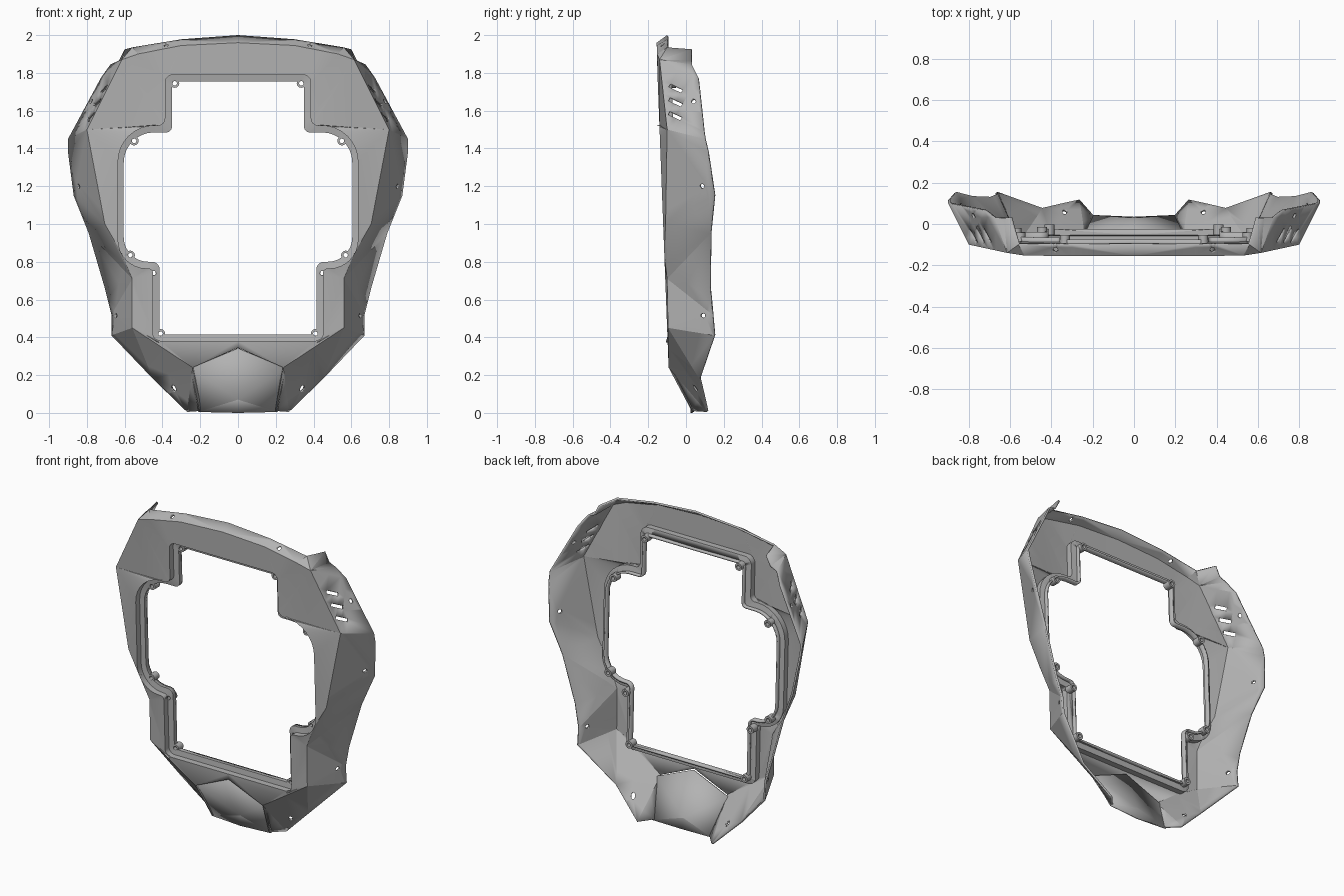
import bpy, bmesh, math
from mathutils import Vector

cube = bpy.data.objects.get("Cube")
if cube:
    bpy.data.objects.remove(cube)

# One grey plastic for everything
grey = bpy.data.materials.new("grey_plastic")
grey.use_nodes = True
COLOUR = (0.45, 0.45, 0.45, 1)
grey.diffuse_color = COLOUR
bsdf = next(n for n in grey.node_tree.nodes if n.type == 'BSDF_PRINCIPLED')
bsdf.inputs["Base Color"].default_value = COLOUR
X, Y, Z = Vector((1, 0, 0)), Vector((0, 1, 0)), Vector((0, 0, 1))


def finish(name, bm, thickness=0, angle=12):
    """Turn a half model into an object, mirrored in x and thickened inward."""
    mesh = bpy.data.meshes.new(name)
    bm.to_mesh(mesh)
    bm.free()
    mesh.materials.append(grey)
    mesh.shade_smooth()
    mesh.set_sharp_from_angle(angle=math.radians(angle))
    obj = bpy.data.objects.new(name, mesh)
    bpy.context.collection.objects.link(obj)
    obj.modifiers.new("mirror", 'MIRROR').merge_threshold = 0.0005
    if thickness:
        s = obj.modifiers.new("thickness", 'SOLIDIFY')
        s.thickness = thickness
        s.offset = -1


def face_front(bm):
    """Make normals consistent, with the sheet facing forward."""
    bmesh.ops.recalc_face_normals(bm, faces=bm.faces)
    if sum(f.normal.y * f.calc_area() for f in bm.faces) > 0:
        bmesh.ops.reverse_faces(bm, faces=bm.faces)


def stitch(bm, a, b):
    """Fill the band between two open rows of vertices, always taking the shorter diagonal."""
    i = j = 0
    while i < len(a) - 1 or j < len(b) - 1:
        step_a = (a[i + 1].co - b[j].co).length if i < len(a) - 1 else math.inf
        step_b = (a[i].co - b[j + 1].co).length if j < len(b) - 1 else math.inf
        if step_a <= step_b:
            bm.faces.new((a[i], a[i + 1], b[j]))
            i += 1
        else:
            bm.faces.new((a[i], b[j + 1], b[j]))
            j += 1


def circle(radius, steps):
    return [(radius * math.cos(math.tau * k / steps), radius * math.sin(math.tau * k / steps))
            for k in range(steps)]


def punch(bm, centre, axes, outline, depth):
    """Cut a convex outline, drawn in the first two axes, through the sheet along the third."""
    u, v, w = axes
    centre = Vector(centre)
    pts = [centre + u * a + v * b for a, b in outline]
    box = [p + w * s for p in pts for s in (-depth, depth)]
    lo = [min(p[i] for p in box) for i in range(3)]
    hi = [max(p[i] for p in box) for i in range(3)]
    planes = [(p, (p - pts[i - 1]).cross(w)) for i, p in enumerate(pts)]
    planes = [(p, n if n.dot(p - centre) > 0 else -n) for p, n in planes]

    def near():
        return [f for f in bm.faces if all(
            min(q.co[i] for q in f.verts) <= hi[i] and max(q.co[i] for q in f.verts) >= lo[i]
            for i in range(3))]

    for p, n in planes:
        faces = near()
        edges = {e for f in faces for e in f.edges}
        verts = {q for f in faces for q in f.verts}
        bmesh.ops.bisect_plane(bm, geom=faces + list(edges) + list(verts), dist=1e-5,
                               plane_co=p, plane_no=n)
    inside = []
    for f in near():
        m = f.calc_center_median()
        if abs((m - centre).dot(w)) < depth and all((m - p).dot(n) < 0 for p, n in planes):
            inside.append(f)
    if inside:
        bmesh.ops.delete(bm, geom=inside, context='FACES')


def rounded(corners, steps=8):
    """Half outline in x, z with filleted corners given as (x, z, radius)."""
    pts = [Vector(c[:2]) for c in corners]
    out = [pts[0]]
    for i in range(1, len(pts) - 1):
        p, r = pts[i], corners[i][2]
        a = p + (pts[i - 1] - p).normalized() * r
        b = p + (pts[i + 1] - p).normalized() * r
        centre = a + b - p
        for k in range(steps + 1):
            t = k / steps * math.pi / 2
            out.append(centre + (a - centre) * math.cos(t) + (b - centre) * math.sin(t))
    return out + [pts[-1]]


def plane_y(z):
    return -0.083 - 0.038 * z


# Opening outlines: edge on the face, and the smaller ledge edge behind it
lip = rounded([(0, 1.79), (.385, 1.79, .04), (.385, 1.52, .04), (.635, 1.52, .19),
               (.635, .765, .15), (.45, .765, .025), (.45, .38, .04), (0, .38)])
ledge = rounded([(0, 1.755), (.35, 1.755, .02), (.35, 1.485, .03), (.605, 1.485, .16),
                 (.605, .8, .13), (.415, .8, .04), (.415, .415, .015), (0, .415)])

# Front crease and back rim of the shell, from the top round to the chin (x, y, z)
crease = [(0, -.155, 1.96), (.3, -.155, 1.945), (.53, -.153, 1.9), (.615, -.14, 1.87),
          (.8, -.1, 1.5), (.705, -.108, 1.0), (.56, -.1, .71), (.56, -.095, .45),
          (.24, -.092, .24), (0, -.096, .345)]
rim = [(0, -.1, 2.0), (.3, -.1, 1.978), (.56, -.1, 1.935), (.6, .03, 1.925),
       (.63, .03, 1.865), (.675, .03, 1.845), (.725, .065, 1.775), (.9, .1, 1.45),
       (.9, .115, 1.38), (.87, .15, 1.15), (.79, .13, .95), (.705, .125, .66),
       (.67, .14, .52), (.67, .15, .41), (.45, .07, .18)]
rim_to_crease = [0, 1, 2, 3, 3, 3, 3, 4, 4, 4, 5, 6, 6, 7, 8]

bm = bmesh.new()

# Front face
lip_v = [bm.verts.new((p.x, plane_y(p.y), p.y)) for p in lip]
crease_v = [bm.verts.new(c) for c in crease]
stitch(bm, lip_v, crease_v)

# Wall of the opening, the ledge inside it and the ledge's turned-back edge
back_v = [bm.verts.new((v.co.x, v.co.y + .04, v.co.z)) for v in lip_v]
ledge_v = [bm.verts.new((p.x, plane_y(p.y) + .045, p.y)) for p in ledge]
end_v = [bm.verts.new((v.co.x, v.co.y + .03, v.co.z)) for v in ledge_v]
for a, b in ((lip_v, back_v), (back_v, ledge_v), (ledge_v, end_v)):
    for i in range(len(a) - 1):
        bm.faces.new((a[i], a[i + 1], b[i + 1], b[i]))

# Brim, side walls and lower walls
rim_v = [bm.verts.new(p) for p in rim]
for i in range(len(rim) - 1):
    a, b = rim_to_crease[i], rim_to_crease[i + 1]
    loop = [crease_v[a], rim_v[i], rim_v[i + 1]]
    if b != a:
        loop.append(crease_v[b])
    bm.faces.new(loop)

# Lower flanks beside the chin
foot = bm.verts.new((.27, .11, .005))
toe = bm.verts.new((.2, .03, .01))
bm.faces.new((crease_v[8], rim_v[-1], foot))
bm.faces.new((crease_v[8], foot, toe))
bmesh.ops.triangulate(bm, faces=bm.faces)
face_front(bm)

# Vent slots in the upper side walls
wall = [Vector(p) for p in (crease[3], crease[4], rim[7])]
normal = (wall[1] - wall[0]).cross(wall[2] - wall[0]).normalized()
along = Vector((.03, .06, -.03))
along = (along - normal * along.dot(normal)).normalized()
across = normal.cross(along)
slot = [(-.042, -.01), (.042, -.01), (.042, .01), (-.042, .01)]
for x, z in ((.725, 1.725), (.755, 1.65), (.785, 1.575)):
    spot = Vector((x, -.06, z))
    spot -= normal * (spot - wall[0]).dot(normal)
    punch(bm, spot, (along, across, normal), slot, .05)

# Screw holes in the side walls, brim, lower walls and ledge
boss_spots = [(.335, 1.745), (.55, 1.44), (.57, .835), (.445, .74), (.41, .42)]
hole = circle(.012, 10)
for spot in ((.79, .04, 1.65), (.85, .085, 1.2), (.66, .09, .515)):
    punch(bm, spot, (Y, Z, X), hole, .07)
punch(bm, (.38, -.125, 1.96), (X, Y, Z), hole, .04)
punch(bm, (.34, .05, .13), (X, Y, Z), hole, .1)
for x, z in boss_spots:
    punch(bm, (x, plane_y(z) + .06, z), (X, Z, Y), hole, .04)
finish("shell", bm, thickness=.012)

# Chin plate, folded along the middle and set just behind the shell edge
bm = bmesh.new()
peak, side, low, mid, dent = [bm.verts.new(p) for p in (
    (0, -.08, .34), (.25, -.075, .235), (.21, .035, .005), (0, .025, 0), (0, .02, .07))]
bm.faces.new((peak, side, dent))
bm.faces.new((side, low, dent))
bm.faces.new((low, mid, dent))
face_front(bm)
finish("chin_plate", bm, thickness=.01)

# Screw bosses: short tubes around the opening
bm = bmesh.new()
for x, z in boss_spots:
    y = plane_y(z) + .046
    rings = [[bm.verts.new((x + a, y + d, z + b)) for a, b in circle(r, 16)]
             for r, d in ((.012, 0), (.024, 0), (.024, .05), (.012, .05))]
    for j in range(4):
        for k in range(16):
            bm.faces.new((rings[j - 1][k - 1], rings[j - 1][k], rings[j][k], rings[j][k - 1]))
bmesh.ops.recalc_face_normals(bm, faces=bm.faces)
finish("screw_bosses", bm, angle=35)
